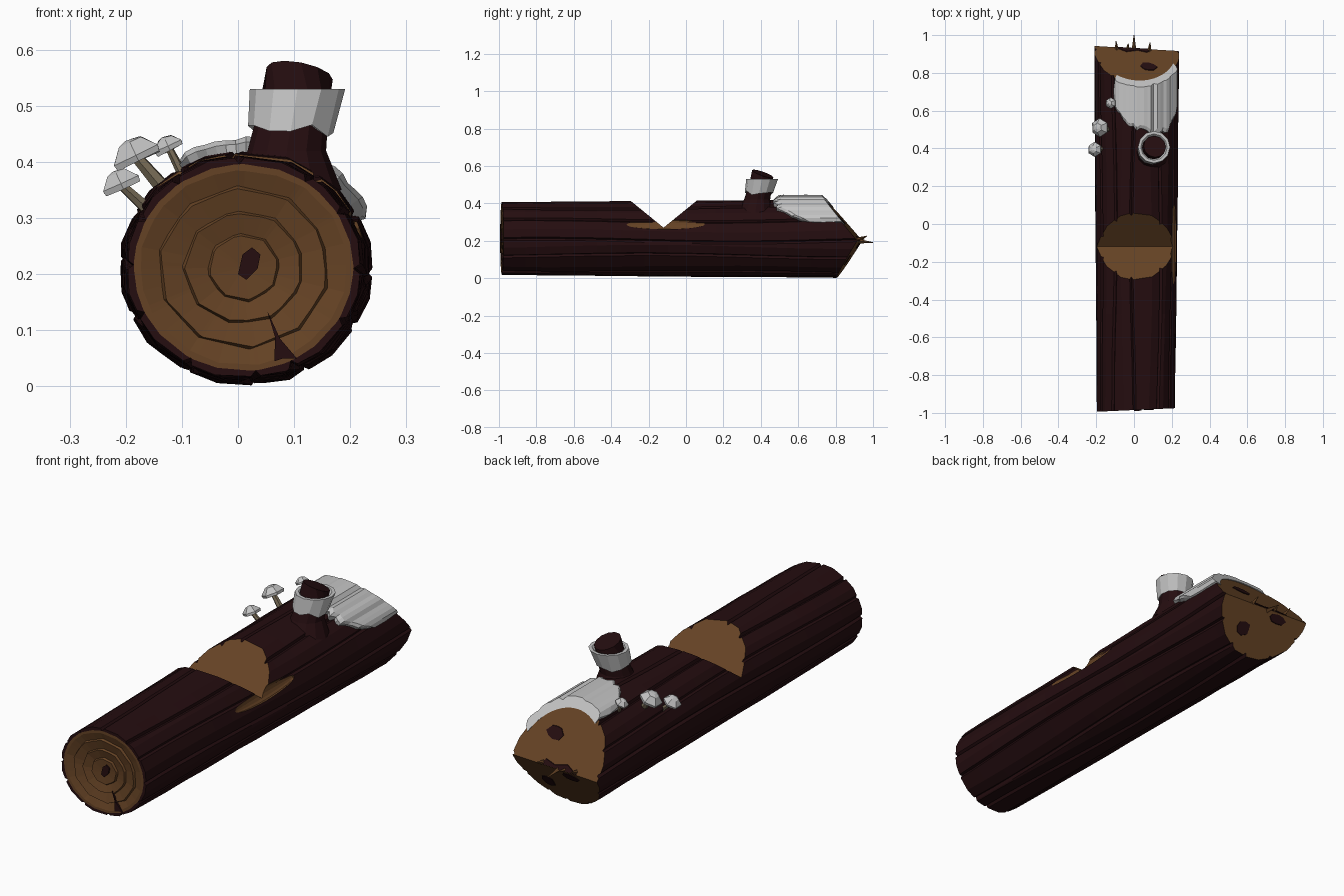
import bpy, bmesh, random
from math import sin, cos, pi, radians
from mathutils import Vector as V

random.seed(4)
cube = bpy.data.objects.get("Cube")
if cube:
    bpy.data.objects.remove(cube, do_unlink=True)


def material(name, r, g, b):
    m = bpy.data.materials.new(name)
    m.use_nodes = True
    m.diffuse_color = (r, g, b, 1)
    node = next(n for n in m.node_tree.nodes if n.type == 'BSDF_PRINCIPLED')
    node.inputs["Base Color"].default_value = (r, g, b, 1)
    return m


BARK = material("dark bark", 0.018, 0.004, 0.005)
WOOD = material("cut wood", 0.13, 0.055, 0.018)
SNOW = material("pale grey", 0.55, 0.55, 0.55)
STEM = material("mushroom stem", 0.17, 0.135, 0.085)


def jit(a):
    return random.uniform(-a, a)


def loft(name, rings, mats, rule=lambda i: 0):
    """Skin closed rings of points, cap both ends; rule picks a slot per band."""
    bm = bmesh.new()
    vs = [[bm.verts.new(p) for p in ring] for ring in rings]
    n = len(vs[0])
    for i in range(len(vs) - 1):
        for j in range(n):
            k = (j + 1) % n
            f = bm.faces.new((vs[i][j], vs[i][k], vs[i + 1][k], vs[i + 1][j]))
            f.material_index = rule(i)
    bm.faces.new(vs[0][::-1]).material_index = rule(-1)
    bm.faces.new(vs[-1]).material_index = rule(len(vs))
    bmesh.ops.recalc_face_normals(bm, faces=bm.faces[:])
    me = bpy.data.meshes.new(name)
    bm.to_mesh(me)
    bm.free()
    for m in mats:
        me.materials.append(m)
    ob = bpy.data.objects.new(name, me)
    bpy.context.collection.objects.link(ob)
    return ob


def ring(c, r, axis=(0, 0, 1), n=12, wobble=0.0):
    q = V(axis).to_track_quat('Z', 'Y')
    return [V(c) + q @ V((r * cos(2 * pi * j / n), r * sin(2 * pi * j / n), jit(wobble)))
            for j in range(n)]


def carve(target, cutter):
    mod = target.modifiers.new("cut", 'BOOLEAN')
    mod.operation = 'DIFFERENCE'
    mod.solver = 'EXACT'
    mod.object = cutter
    bpy.context.view_layer.objects.active = target
    bpy.ops.object.modifier_apply(modifier=mod.name)
    bpy.data.objects.remove(cutter, do_unlink=True)


def prism(name, profile, slant):
    """Cutter: a y-z profile swept across x."""
    ob = loft(name, [[V((x, y - slant * x, z)) for y, z in profile] for x in (-0.5, 0.5)],
              [BARK, WOOD], lambda i: 1)
    ob.hide_render = True
    return ob


def plate(name, points, yfunc, mat):
    """Thin painted plate lying on a surface y = yfunc(x, z)."""
    return loft(name, [[V((x, yfunc(x, z) + d, z)) for x, z in points] for d in (-0.004, 0.004)], [mat])


# Log: grooved bark, slightly wider towards the back
GROOVES = [(radians(30 * k) + jit(0.1), jit(3)) for k in range(12)]


def section(y, a, scale=1.0, extra=0.0):
    t = (y + 0.98) / 1.9
    return V((0.01 + 0.005 * t + ((0.207 + 0.018 * t) * scale + extra) * cos(a), y,
              0.212 + ((0.195 + 0.015 * t) * scale + extra) * sin(a)))


def bark_points(y):
    pts = []
    for a, phase in GROOVES:
        a += 0.05 * sin(3 * y + phase)
        for da, depth in ((-0.045, 0), (0, -0.011), (0.04, 0), (0.26, 0.003)):
            pts.append((a + da, depth + jit(0.0012)))
    return pts


FRONT = -0.985


def front_y(x, z=0):
    return FRONT + 0.045 * x


rings = []
front = bark_points(FRONT)
# Growth rings: stepped, roughly polygonal circles (size, recess, sides)
for size, recess, sides in ((0.03, 0.004, 8), (0.3, 0, 8), (0.32, 0.01, 8), (0.51, 0, 9), (0.53, 0.01, 9),
                            (0.73, 0, 10), (0.75, 0.01, 10), (0.9, 0, 16)):
    loop = []
    for a, _ in front:
        step = 2 * pi / sides
        s = size * cos(step / 2) / cos((a + size * 2) % step - step / 2)
        p = section(FRONT, a, s)
        p.y = front_y(p.x) + recess
        loop.append(p)
    rings.append(loop)
for size, use in ((0.945, 0), (1, 1)):
    loop = [section(FRONT, a, size, d * use) for a, d in front]
    for p in loop:
        p.y = front_y(p.x)
    rings.append(loop)
for i in range(1, 17):
    y = FRONT + 0.127 * i
    rings.append([section(y, a, 1, d) for a, d in bark_points(y)])
log = loft("log", rings, [BARK, WOOD], lambda i: 1 if 0 <= i < 8 else 0)

# Axe notch on top and two-sided chopped back end
carve(log, prism("notch_cutter", [(-0.12, 0.27), (0.2, 0.53), (-0.44, 0.53)], 0))
carve(log, prism("end_cutter", [(0.505, 0.7), (0.93, 0.2), (0.744, -0.1), (1.4, -0.1), (1.4, 0.7)], 0.06))

# Stripped bark patch on the side
ang = radians(22)
out, up = V((cos(ang), 0, sin(ang))), V((-sin(ang), 0, cos(ang)))
mid = section(-0.11, ang)
patch = []
for i in range(1, 12):
    u = -cos(pi * i / 12)
    s = (1 - u * u) ** 0.5
    patch.append([mid + V((0, 0.215 * u, 0)) + s * (out * 0.014 * cos(b) + up * 0.029 * sin(b))
                  for b in (2 * pi * j / 12 for j in range(12))])
carve(log, loft("patch_cutter", patch, [BARK, WOOD], lambda i: 1))


# Knots and splinters on the chopped end
def end_y(x, z):
    return 0.93 - 0.06 * x - (0.85 * (z - 0.2) if z > 0.2 else 0.62 * (0.2 - z))


def blob(x, z, rx, rz):
    return [(x + rx * cos(a) * (1 + jit(0.2)), z + rz * sin(a) * (1 + jit(0.2)))
            for a in (2 * pi * j / 8 for j in range(8))]


plate("upper_knot", blob(0.08, 0.31, 0.042, 0.024), end_y, BARK)
plate("lower_knot", blob(0.09, 0.1, 0.035, 0.03), end_y, BARK)
plate("ridge_knot", blob(-0.06, 0.175, 0.04, 0.02), end_y, BARK)
plate("ridge_split", [(-0.1, 0.202), (0.09, 0.202), (0.07, 0.222), (0.02, 0.212), (-0.04, 0.225)], end_y, BARK)
for x, tip in ((0, (0.0, 1.0, 0.19)), (-0.09, (-0.095, 0.968, 0.225)),
               (0.08, (0.085, 0.96, 0.22)), (-0.04, (-0.03, 0.955, 0.21))):
    base = V((x, 0.9, 0.2))
    axis = V(tip) - base
    loft("splinter", [ring(base, 0.015, axis, 4), ring(tip, 0.002, axis, 4)], [WOOD])

# Dark heart and drying crack on the front
plate("heart", [(0.0, 0.2), (0.015, 0.19), (0.035, 0.21), (0.04, 0.235), (0.025, 0.248), (0.008, 0.235)],
      lambda x, z: front_y(x) - 0.001, BARK)
plate("crack", [(0.065, 0.045), (0.08, 0.05), (0.105, 0.05), (0.075, 0.085), (0.052, 0.135), (0.066, 0.088)],
      lambda x, z: front_y(x) + 0.001, BARK)

# Branch stub with a snow collar
loft("branch_stub", [ring((0.085, 0.37, 0.35), 0.1), ring((0.087, 0.38, 0.42), 0.07),
                     ring((0.1, 0.4, 0.5), 0.062), ring((0.11, 0.41, 0.558), 0.06, (0.2, 0.35, 1))], [BARK])
loft("snow_collar", [ring((0.094, 0.39, 0.47), 0.055), ring((0.094, 0.39, 0.455), 0.076, wobble=0.012),
                     ring((0.106, 0.407, 0.53), 0.085), ring((0.106, 0.407, 0.53), 0.07),
                     ring((0.106, 0.407, 0.515), 0.055)], [SNOW])

# Snow blanket over the top of the back end: (angle, front edge)
EDGE = [(24, 0.64), (33, 0.56), (45, 0.5), (60, 0.47), (90, 0.5), (105, 0.54), (121, 0.63)]
blanket = []
STEPS = 22
for i in range(STEPS + 1):
    deg = 24 + 97 * i / STEPS
    (a0, y0), (a1, y1) = next((p, q) for p, q in zip(EDGE, EDGE[1:]) if deg <= q[0] + 0.01)
    start = y0 + (y1 - y0) * (deg - a0) / (a1 - a0) + jit(0.014)
    rim = i in (0, STEPS)
    thick = 0.008 if rim else 0.023 + jit(0.003) - (0.007 if i % 6 == 4 else 0)
    a = radians(deg)
    loop = []
    for f, h in ((0, -0.015), (0, thick * 0.6), (0.08, thick), (0.5, thick), (1, thick), (1, -0.015)):
        p = section(0.8, a + (jit(0.03) if rim else 0), 1, h)
        stop = end_y(p.x, p.z) + 0.006
        p.y = start + (stop - start) * f
        loop.append(p)
    blanket.append(loop)
loft("snow_blanket", blanket, [SNOW])

# Mushrooms on the side: (cap centre, cap radius, stem foot)
for c, r, foot in (((-0.18, 0.51, 0.408), 0.05, (-0.13, 0.5, 0.35)),
                   ((-0.207, 0.395, 0.358), 0.04, (-0.16, 0.4, 0.315)),
                   ((-0.123, 0.64, 0.425), 0.03, (-0.1, 0.63, 0.38))):
    axis = V((-0.42, 0, 0.9)).normalized()
    stem_axis = V(c) - V(foot)
    loft("mushroom_stem", [ring(foot, r * 0.3, stem_axis, 6), ring(c, r * 0.22, stem_axis, 6)], [STEM])
    loft("mushroom_cap", [ring(V(c) + axis * h * r, r * s, axis, 6, 0.002)
                          for h, s in ((0.05, 0.3), (-0.15, 0.95), (0.1, 1), (0.6, 0.5), (0.68, 0.15))], [SNOW])
